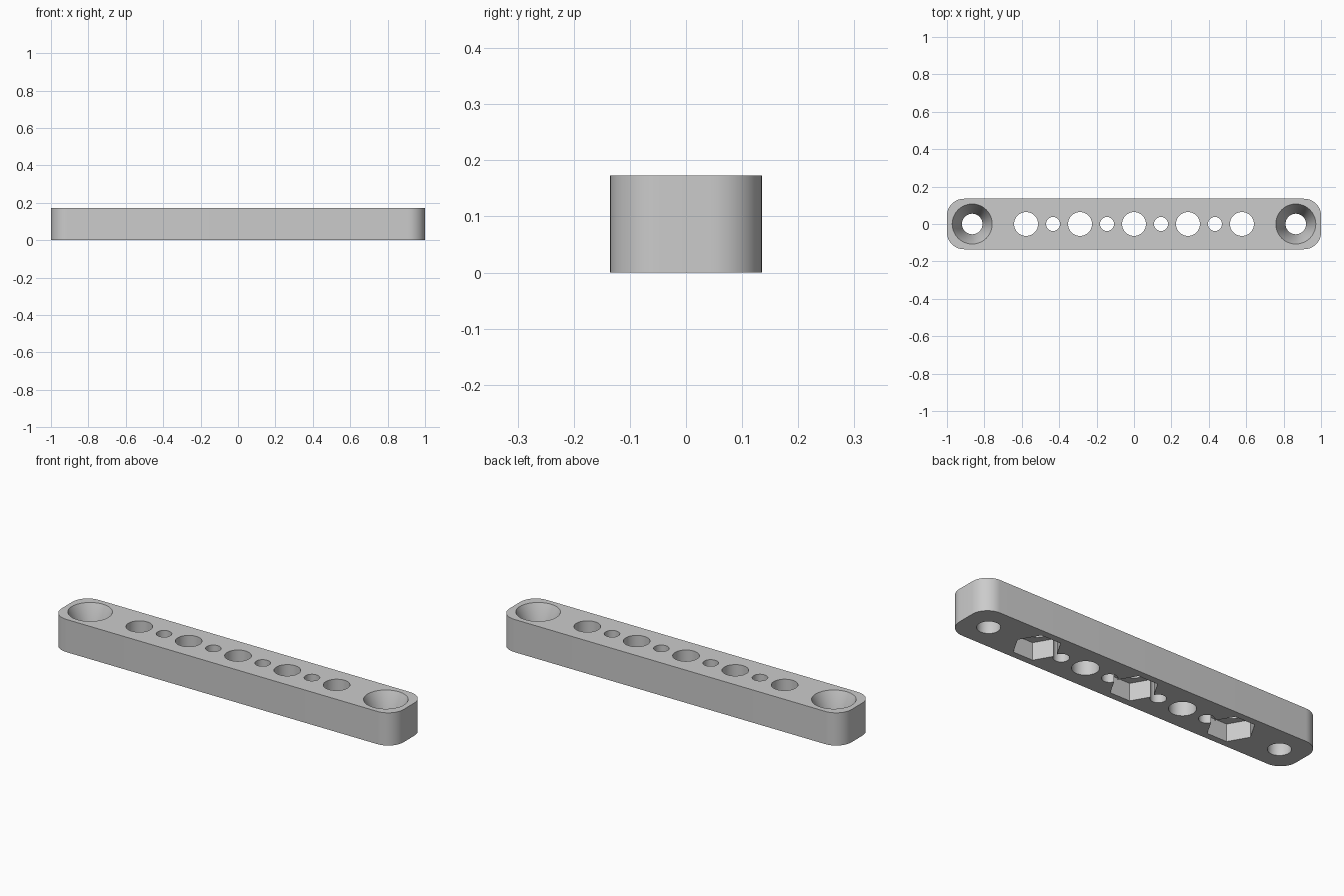
import bpy, bmesh, math

L, W, H, R = 2.0, 0.27, 0.173, 0.09   # bar length, width, height, corner radius
PITCH = 0.2885                         # spacing of the large holes
SCREW_X = 0.865                        # position of the end screw holes

cube = bpy.data.objects.get("Cube")
if cube:
    bpy.data.objects.remove(cube)


def make_object(name, bm):
    bmesh.ops.recalc_face_normals(bm, faces=bm.faces)
    mesh = bpy.data.meshes.new(name)
    bm.to_mesh(mesh)
    bm.free()
    obj = bpy.data.objects.new(name, mesh)
    bpy.context.collection.objects.link(obj)
    return obj


def add_lathe(bm, x, profile, sides=48):
    """Closed solid made of stacked rings; profile lists (radius, z) upwards."""
    rings = []
    for r, z in profile:
        angles = [math.tau * i / sides for i in range(sides)]
        rings.append([bm.verts.new((x + r * math.cos(a), r * math.sin(a), z)) for a in angles])
    bm.faces.new(rings[0][::-1])
    bm.faces.new(rings[-1])
    for low, high in zip(rings, rings[1:]):
        for i in range(sides):
            j = (i + 1) % sides
            bm.faces.new((low[i], low[j], high[j], high[i]))


# Bar with rounded vertical corners
bm = bmesh.new()
bmesh.ops.create_cube(bm, size=1)
for v in bm.verts:
    v.co = (v.co.x * L, v.co.y * W, (v.co.z + 0.5) * H)
uprights = [e for e in bm.edges if abs(e.verts[0].co.z - e.verts[1].co.z) > H / 2]
bmesh.ops.bevel(bm, geom=uprights, offset=R, segments=12, profile=0.5, affect='EDGES')
bar = make_object("mounting_bar", bm)

# Round through holes and countersunk end holes
holes = bmesh.new()
for i in range(-2, 3):
    add_lathe(holes, i * PITCH, [(0.064, -0.1), (0.064, H + 0.1)])
for i in range(-2, 2):
    add_lathe(holes, (i + 0.5) * PITCH, [(0.0375, -0.1), (0.0375, H + 0.1)])
for side in (-1, 1):
    add_lathe(holes, side * SCREW_X,
              [(0.055, -0.1), (0.055, 0.05), (0.107, H), (0.107, H + 0.1)])

# Hexagonal nut pockets in the underside
pockets = bmesh.new()
for i in (-2, 0, 2):
    add_lathe(pockets, i * PITCH, [(0.115, -0.1), (0.115, 0.092)], sides=6)

cutters = [make_object("hole_cutter", holes), make_object("nut_pocket_cutter", pockets)]
for cutter in cutters:
    cutter.hide_render = True
    mod = bar.modifiers.new(cutter.name, 'BOOLEAN')
    mod.operation = 'DIFFERENCE'
    mod.solver = 'EXACT'
    mod.object = cutter

# Bake the cuts and drop the cutters
graph = bpy.context.evaluated_depsgraph_get()
baked = bpy.data.meshes.new_from_object(bar.evaluated_get(graph))
bar.modifiers.clear()
bar.data = baked
for cutter in cutters:
    bpy.data.objects.remove(cutter)

# Single grey material
grey = bpy.data.materials.new("light_grey")
grey.use_nodes = True
colour = (0.6, 0.6, 0.6, 1)
grey.diffuse_color = colour
grey.node_tree.nodes["Principled BSDF"].inputs["Base Color"].default_value = colour
bar.data.materials.clear()
bar.data.materials.append(grey)

bpy.ops.object.select_all(action='DESELECT')
bar.select_set(True)
bpy.context.view_layer.objects.active = bar
bpy.ops.object.shade_smooth_by_angle(angle=math.radians(25))
